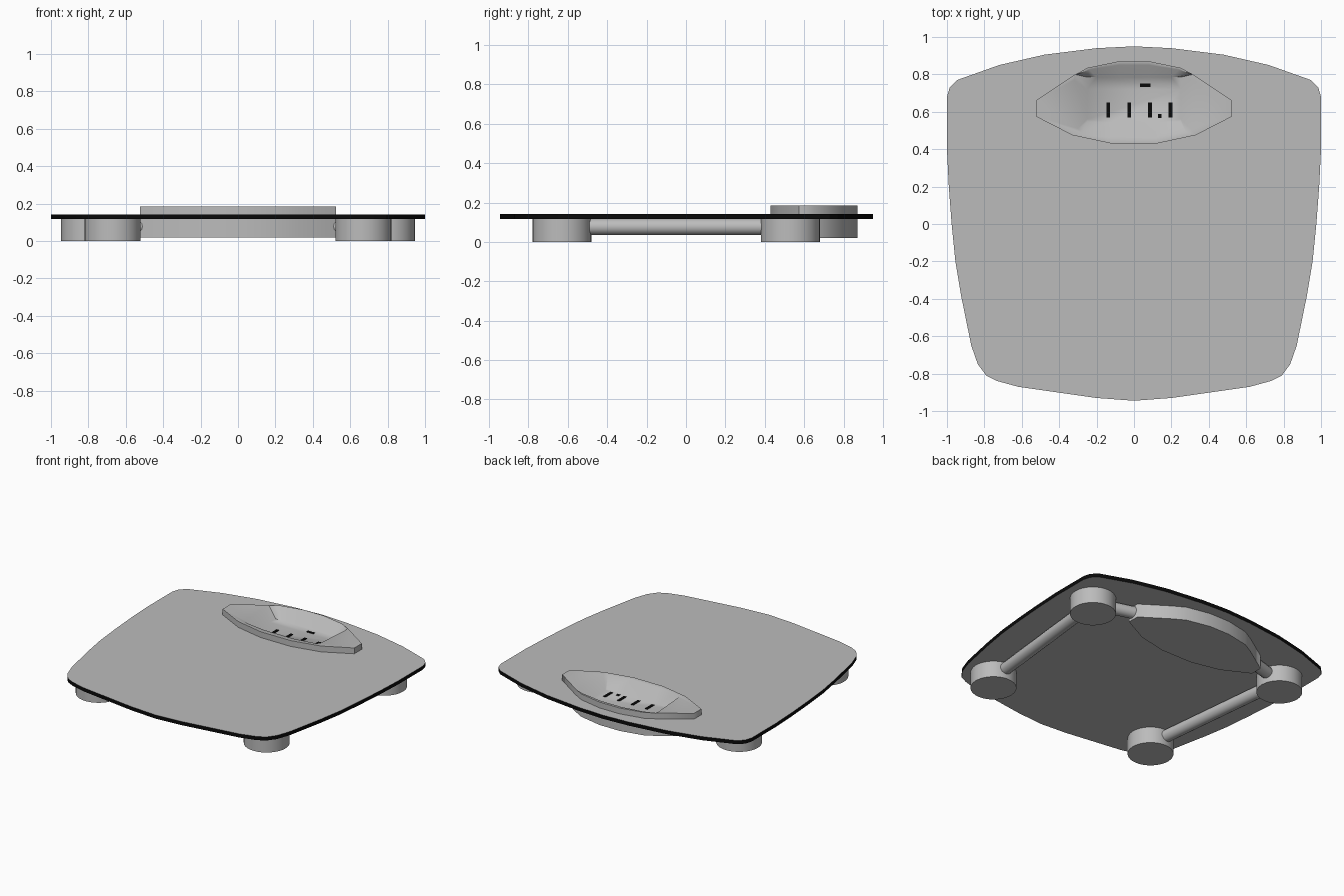
import bpy, bmesh, math
from mathutils import Vector

if "Cube" in bpy.data.objects:
    bpy.data.objects.remove(bpy.data.objects["Cube"])


def material(name, value):
    m = bpy.data.materials.new(name)
    m.use_nodes = True
    colour = (value, value, value, 1)
    m.diffuse_color = colour
    m.node_tree.nodes["Principled BSDF"].inputs["Base Color"].default_value = colour
    return m


GREY = material("mid grey", 0.5)
BLACK = material("black", 0.003)


def finish(name, bm, mats):
    bmesh.ops.recalc_face_normals(bm, faces=bm.faces)
    mesh = bpy.data.meshes.new(name)
    bm.to_mesh(mesh)
    bm.free()
    for m in mats:
        mesh.materials.append(m)
    obj = bpy.data.objects.new(name, mesh)
    bpy.context.collection.objects.link(obj)
    return obj


def smooth(obj, angle):
    bpy.ops.object.select_all(action='DESELECT')
    obj.select_set(True)
    bpy.context.view_layer.objects.active = obj
    bpy.ops.object.shade_smooth_by_angle(angle=math.radians(angle))


def mirrored(half):
    """Close a right-hand half outline by reflecting it in x."""
    return half + [(-x, y) for x, y in reversed(half) if x > 0]


def loft(name, loops, mats):
    """Skin a list of (outline, z) loops and cap both ends."""
    bm = bmesh.new()
    rings = [[bm.verts.new((x, y, z)) for x, y in pts] for pts, z in loops]
    for a, b in zip(rings, rings[1:]):
        for i in range(len(a)):
            j = (i + 1) % len(a)
            bm.faces.new((a[i], a[j], b[j], b[i]))
    bm.faces.new(rings[0])
    bm.faces.new(rings[-1])
    return finish(name, bm, mats)


def rod(name, start, end, radius, segments):
    start, end = Vector(start), Vector(end)
    bm = bmesh.new()
    bmesh.ops.create_cone(bm, cap_ends=True, segments=segments, radius1=radius,
                          radius2=radius, depth=(end - start).length)
    obj = finish(name, bm, [GREY])
    obj.location = (start + end) / 2
    obj.rotation_euler = (end - start).to_track_quat('Z', 'Y').to_euler()
    smooth(obj, 40)
    return obj


# Platform plate with a dark rim
plate = mirrored([
    (0, -.945), (.2, -.93), (.62, -.87), (.73, -.84), (.79, -.81), (.835, -.75),
    (.87, -.65), (.925, -.38), (.955, -.2), (.975, 0), (.99, .2), (1, .4), (1, .68),
    (.985, .73), (.945, .77), (.72, .85), (.48, .905), (.2, .94), (0, .95)])
platform = loft("platform", [(plate, .117), (plate, .143)], [GREY, BLACK])
for face in platform.data.polygons:
    face.material_index = int(abs(face.normal.z) < .5)

# Display housing with a sunken screen
outer = mirrored([(.12, .43), (.33, .475), (.525, .575), (.525, .66),
                  (.33, .79), (.25, .835), (.08, .87)])
opening = mirrored([(.12, .465), (.28, .49), (.3, .51), (.32, .77),
                    (.315, .8), (.24, .825), (.08, .85)])
screen = mirrored([(.12, .545), (.25, .545), (.25, .56), (.25, .72),
                   (.25, .785), (.2, .785), (.08, .785)])
FLOOR = .108
housing = loft("display_housing", [(outer, .02), (outer, .185), (opening, .185),
                                   (screen, FLOOR)], [GREY])
smooth(housing, 60)

# Opening in the platform, hidden inside the housing walls
inside = [(x * .97, .65 + (y - .65) * .95) for x, y in outer]
cutter = loft("platform_cutter", [(inside, .05), (inside, .25)], [GREY])
cutter.hide_render = True
cutter.hide_set(True)
cut = platform.modifiers.new("housing_hole", 'BOOLEAN')
cut.operation = 'DIFFERENCE'
cut.solver = 'EXACT'
cut.object = cutter
bpy.context.view_layer.objects.active = platform
bpy.ops.object.modifier_apply(modifier=cut.name)
bpy.data.objects.remove(cutter)

# Readout: four strokes, a point and a dash
marks = [("digit", x, .61, .02, .08) for x in (-.137, -.025, .085, .195)]
marks += [("decimal_point", .137, .577, .02, .02), ("dash", .06, .742, .055, .018)]
for name, x, y, w, h in marks:
    corners = [(x - w / 2, y - h / 2), (x + w / 2, y - h / 2),
               (x + w / 2, y + h / 2), (x - w / 2, y + h / 2)]
    loft(name, [(corners, FLOOR - .001), (corners, FLOOR + .004)], [BLACK])

# Feet and the rods that join them
for side, s in (("left", 1), ("right", -1)):
    front, rear = (s * .67, -.63), (s * .795, .53)
    for place, (x, y) in (("front", front), ("rear", rear)):
        rod(f"{place}_{side}_foot", (x, y, 0), (x, y, .12), .15, 32)
    rod(f"{side}_side_rod", (*front, .077), (*rear, .077), .042, 16)
    rod(f"{side}_housing_rod", (*rear, .077), (s * .48, .62, .077), .042, 16)
